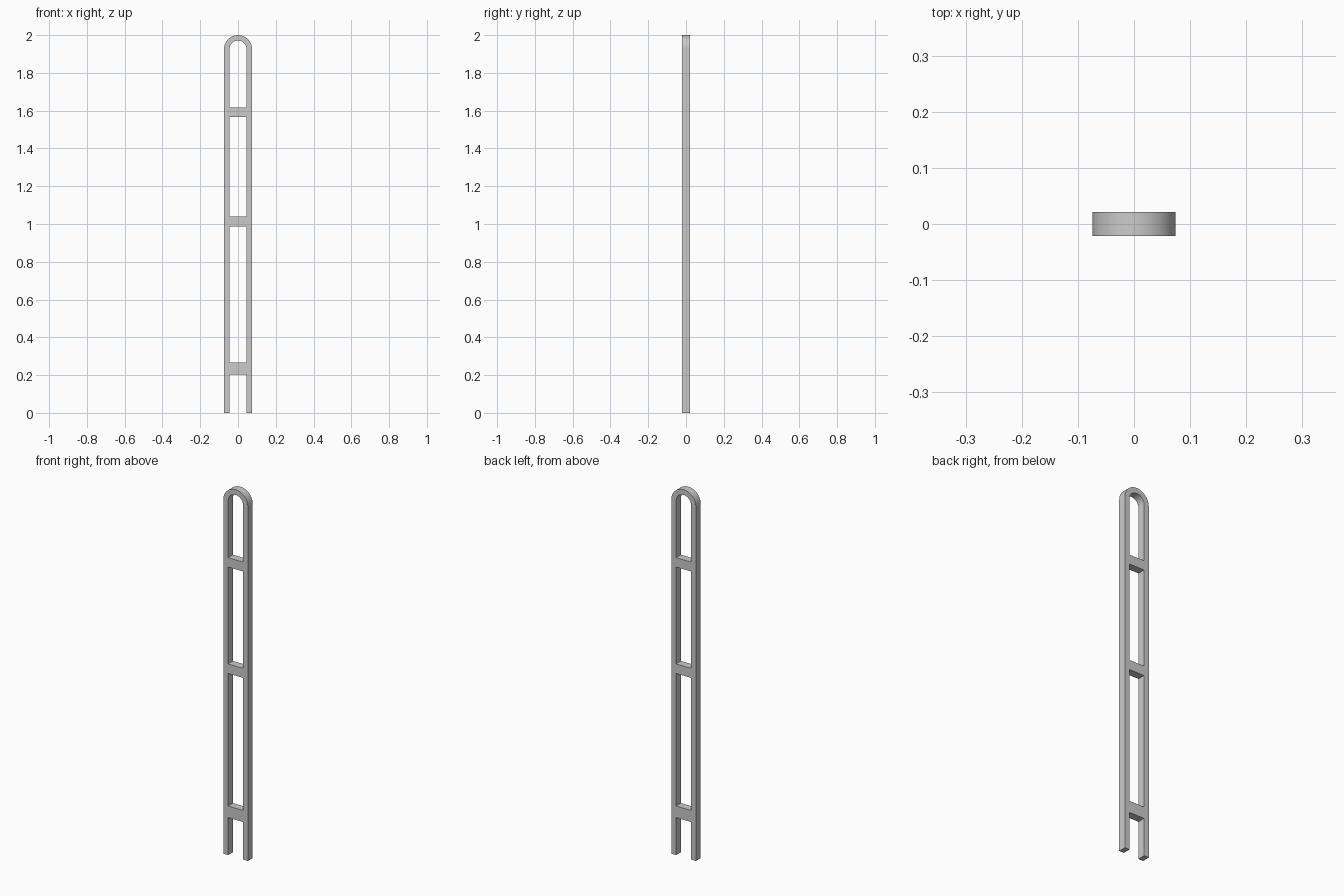
import bpy, bmesh, math

if "Cube" in bpy.data.objects:
    bpy.data.objects.remove(bpy.data.objects["Cube"])

R_OUT, R_IN = 0.074, 0.045   # half widths of the frame, outside and inside
DEPTH = 0.042
ARCH_Z = 2.0 - R_OUT         # where the straight rails meet the arch
SEGMENTS = 32


def add_object(name, bm):
    bmesh.ops.recalc_face_normals(bm, faces=bm.faces)
    mesh = bpy.data.meshes.new(name)
    bm.to_mesh(mesh)
    bm.free()
    obj = bpy.data.objects.new(name, mesh)
    bpy.context.collection.objects.link(obj)
    return obj


def arch_path(r):
    # up the right rail, over the half circle, down the left rail
    arc = [(r * math.cos(math.pi * i / SEGMENTS), ARCH_Z + r * math.sin(math.pi * i / SEGMENTS))
           for i in range(SEGMENTS + 1)]
    return [(r, 0)] + arc + [(-r, 0)]


# Arched frame: rectangular section swept along the hairpin path
bm = bmesh.new()
sections = []
for (xo, zo), (xi, zi) in zip(arch_path(R_OUT), arch_path(R_IN)):
    sections.append([bm.verts.new(p) for p in (
        (xo, -DEPTH / 2, zo), (xo, DEPTH / 2, zo),
        (xi, DEPTH / 2, zi), (xi, -DEPTH / 2, zi))])
for a, b in zip(sections, sections[1:]):
    for k in range(4):
        n = (k + 1) % 4
        bm.faces.new((a[k], a[n], b[n], b[k]))
bm.faces.new(sections[0])
bm.faces.new(sections[-1])
frame = add_object("arched_frame", bm)

# Smooth the arch, keep the section edges sharp
bpy.context.view_layer.objects.active = frame
frame.select_set(True)
bpy.ops.object.shade_smooth_by_angle(angle=math.radians(30))

# Crossbars between the rails
for name, z0, z1 in (("lower_crossbar", 0.204, 0.267),
                     ("middle_crossbar", 0.988, 1.04),
                     ("upper_crossbar", 1.567, 1.618)):
    bm = bmesh.new()
    bmesh.ops.create_cube(bm, size=1)
    bmesh.ops.scale(bm, vec=(2 * R_IN, DEPTH, z1 - z0), verts=bm.verts)
    bmesh.ops.translate(bm, vec=(0, 0, (z0 + z1) / 2), verts=bm.verts)
    add_object(name, bm)
